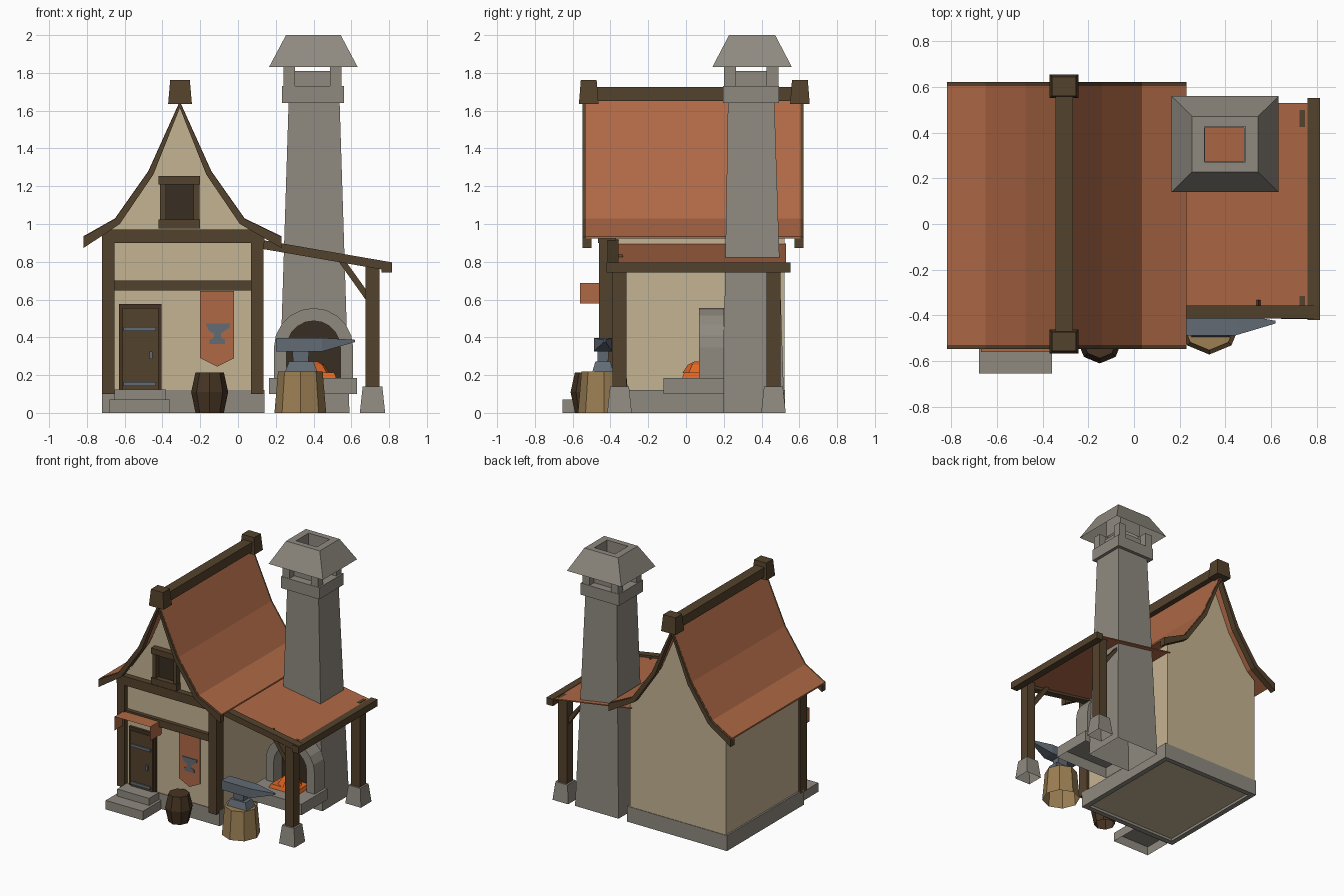
import bpy, bmesh, math

if "Cube" in bpy.data.objects:
    bpy.data.objects.remove(bpy.data.objects["Cube"])


def mat(name, rgb):
    m = bpy.data.materials.new(name)
    lin = [(c / 255 / 12.92) if c < 11 else ((c / 255 + 0.055) / 1.055) ** 2.4 for c in rgb]
    m.diffuse_color = (*lin, 1)
    m.use_nodes = True
    m.node_tree.nodes["Principled BSDF"].inputs["Base Color"].default_value = m.diffuse_color
    return m


PLASTER = mat("plaster", (197, 179, 146))
ROOF = mat("terracotta", (175, 105, 70))
STONE = mat("stone", (143, 138, 128))
TIMBER = mat("timber", (84, 66, 44))
DARK = mat("dark_void", (56, 46, 35))
DOOR = mat("dark_wood", (70, 52, 35))
IRON = mat("iron", (98, 107, 117))
COAL = mat("hot_coal", (223, 102, 36))
LOG = mat("pale_wood", (156, 127, 84))
OPEN = (False, True)  # no underside


def finish(name, bm, m, recalc=True):
    if recalc:
        bmesh.ops.recalc_face_normals(bm, faces=bm.faces)
    me = bpy.data.meshes.new(name)
    bm.to_mesh(me)
    bm.free()
    me.materials.append(m)
    ob = bpy.data.objects.new(name, me)
    bpy.context.collection.objects.link(ob)
    return ob


def loft(name, rings, m, caps=(True, True), loop=False):
    """Skin a list of closed rings of points."""
    bm = bmesh.new()
    vs = [[bm.verts.new(p) for p in r] for r in rings]
    n = len(vs[0])
    pairs = list(zip(vs, vs[1:])) + ([(vs[-1], vs[0])] if loop else [])
    for a, b in pairs:
        for i in range(n):
            bm.faces.new((a[i], a[(i + 1) % n], b[(i + 1) % n], b[i]))
    if caps[0] and not loop:
        bm.faces.new(vs[0])
    if caps[1] and not loop:
        bm.faces.new(vs[-1])
    return finish(name, bm, m)


def rect(cx, cy, hx, hy, z):
    return [(cx - hx, cy - hy, z), (cx + hx, cy - hy, z), (cx + hx, cy + hy, z), (cx - hx, cy + hy, z)]


def box(name, x0, x1, y0, y1, z0, z1, m, caps=(True, True)):
    c = ((x0 + x1) / 2, (y0 + y1) / 2, (x1 - x0) / 2, (y1 - y0) / 2)
    return loft(name, [rect(*c, z0), rect(*c, z1)], m, caps)


def prism(name, pts, y0, y1, m):
    """Extrude an x-z outline along y."""
    return loft(name, [[(x, y, z) for x, z in pts] for y in (y0, y1)], m)


def frustum(name, cx, cy, h0, h1, z0, z1, m, caps=(True, True)):
    return loft(name, [rect(cx, cy, *h0, z0), rect(cx, cy, *h1, z1)], m, caps)


def tube(name, cx, cy, o0, o1, i0, i1, z0, z1, m, closed=True):
    """Rectangular hollow block: outer and inner half sizes at bottom and top."""
    return loft(name, [rect(cx, cy, *o0, z0), rect(cx, cy, *o1, z1),
                       rect(cx, cy, *i1, z1), rect(cx, cy, *i0, z0)], m, (False, False), closed)


def turned(name, cx, cy, prof, n, m, caps=(True, True)):
    """Faceted round body from (radius, z) pairs, one corner facing front."""
    return loft(name, [[(cx + r * math.sin(2 * math.pi * i / n), cy - r * math.cos(2 * math.pi * i / n), z)
                        for i in range(n)] for r, z in prof], m, caps)


C = -0.308  # roof ridge line


def mirrored(half):
    """Outline mirrored about the ridge; the outer ends sit slightly to the right."""
    def sx(x, s):
        return C + s * x + (0.014 if x > 0.38 else 0)
    return [(sx(x, -1), z) for x, z in reversed(half)] + [(sx(x, 1), z) for x, z in half[1:]]


# House body
tube("stone_base", -0.29, 0.05, (0.43, 0.475), (0.43, 0.475), (0.39, 0.435), (0.39, 0.435), 0, 0.12, STONE)
prism("house_walls", mirrored([(0, 1.625), (0.156, 1.27), (0.33, 1.012), (0.413, 0.96), (0.413, 0.02)]),
      -0.42, 0.521, PLASTER)

# Curved main roof with edge boards
top = [(0, 1.65), (0.167, 1.28), (0.343, 1.03), (0.525, 0.935)]
low = [(0, 1.63), (0.160, 1.272), (0.337, 1.018), (0.525, 0.923)]
prism("main_roof", mirrored(top) + mirrored(low)[::-1], -0.53, 0.605, ROOF)
b_top = [(x, z - 0.003) for x, z in top]
b_low = [(0, 1.615), (0.14, 1.262), (0.318, 1.0), (0.525, 0.872)]
for side, y0, y1 in (("front", -0.547, -0.5), ("back", 0.575, 0.622)):
    prism(side + "_edge_board", mirrored(b_top) + mirrored(b_low)[::-1], y0, y1, TIMBER)
box("ridge_beam", -0.345, -0.268, -0.49, 0.58, 1.652, 1.725, TIMBER)
for side, y in (("front", -0.515), ("back", 0.603)):
    frustum(side + "_ridge_cap", -0.307, y, (0.063, 0.052), (0.052, 0.042), 1.635, 1.762, TIMBER)

# Front timber framing
for side, x in (("left", -0.72), ("right", 0.07)):
    box(side + "_corner_post", x, x + 0.065, -0.46, -0.37, 0.1, 0.91, TIMBER)
box("upper_beam", -0.72, 0.14, -0.465, -0.37, 0.9, 0.97, TIMBER)
box("middle_beam", -0.655, 0.07, -0.45, -0.4, 0.648, 0.702, TIMBER)

# Gable window
box("window_pane", -0.39, -0.23, -0.428, -0.41, 1.0, 1.23, DARK)
box("window_head", -0.42, -0.2, -0.47, -0.41, 1.21, 1.255, TIMBER)
box("window_sill", -0.42, -0.2, -0.47, -0.41, 0.975, 1.025, TIMBER)
for side, x in (("left", -0.412), ("right", -0.235)):
    box(side + "_window_jamb", x, x + 0.03, -0.46, -0.41, 1.02, 1.215, TIMBER)

# Door with straps, handle, open awning and steps
box("door_frame", -0.63, -0.405, -0.44, -0.41, 0.12, 0.577, DOOR)
box("door", -0.612, -0.42, -0.45, -0.43, 0.125, 0.555, TIMBER)
for part, z in (("lower", 0.142), ("upper", 0.434)):
    box(part + "_door_strap", -0.605, -0.435, -0.458, -0.45, z, z + 0.022, IRON)
box("door_handle", -0.468, -0.453, -0.468, -0.45, 0.285, 0.325, IRON)
bm = bmesh.new()
aw = [[bm.verts.new((x, y, z)) for x, z in ((-0.67, 0.58), (-0.67, 0.688), (-0.365, 0.688), (-0.365, 0.58))]
      for y in (-0.56, -0.42)]
for i in range(3):
    bm.faces.new((aw[0][i], aw[1][i], aw[1][i + 1], aw[0][i + 1]))
finish("door_awning", bm, ROOF, False)
box("lower_step", -0.68, -0.36, -0.655, -0.43, 0, 0.07, STONE, OPEN)
box("upper_step", -0.655, -0.38, -0.55, -0.43, 0.07, 0.125, STONE, OPEN)

# Hanging cloth with a flat anvil shape
prism("banner", [(-0.2, 0.645), (-0.02, 0.645), (-0.02, 0.29), (-0.11, 0.245), (-0.2, 0.29)], -0.44, -0.431, ROOF)
prism("banner_anvil", [(-0.17, 0.472), (-0.042, 0.472), (-0.045, 0.45), (-0.075, 0.432), (-0.09, 0.42),
                       (-0.09, 0.397), (-0.068, 0.388), (-0.068, 0.365), (-0.15, 0.365), (-0.15, 0.388),
                       (-0.128, 0.397), (-0.128, 0.42), (-0.155, 0.435)], -0.446, -0.44, IRON)

# Barrel and chopping stump
turned("barrel", -0.15, -0.513, [(0.075, 0), (0.098, 0.11), (0.075, 0.215)], 8, DOOR, OPEN)
turned("stump", 0.33, -0.435, [(0.137, 0), (0.118, 0.22)], 8, LOG, OPEN)

# Anvil
frustum("anvil_foot", 0.335, -0.44, (0.085, 0.055), (0.065, 0.04), 0.22, 0.272, IRON)
frustum("anvil_waist", 0.332, -0.44, (0.04, 0.028), (0.045, 0.03), 0.272, 0.33, IRON)
box("anvil_body", 0.2, 0.445, -0.488, -0.392, 0.325, 0.397, IRON)
loft("anvil_horn", [[(x, y + s * w, z) for s, z in ((-1, z0), (1, z0), (1, z1), (-1, z1))]
                    for x, y, w, z0, z1 in ((0.445, -0.44, 0.048, 0.325, 0.397),
                                            (0.62, -0.43, 0.006, 0.375, 0.387))], IRON)

# Lean-to roof
prism("shed_roof", [(0.1, 0.897), (0.8, 0.785), (0.8, 0.777), (0.1, 0.889)], -0.37, 0.53, ROOF)
prism("shed_rafter", [(0.1, 0.92), (0.815, 0.797), (0.815, 0.75), (0.1, 0.873)], -0.415, -0.358, TIMBER)
box("shed_eave_beam", 0.76, 0.815, -0.42, 0.552, 0.742, 0.795, TIMBER)
for side, y in (("front", -0.352), ("back", 0.463)):
    box(side + "_shed_post", 0.675, 0.75, y - 0.037, y + 0.037, 0.13, 0.797, TIMBER)
    frustum(side + "_post_foot", 0.712, y, (0.067, 0.065), (0.052, 0.05), 0, 0.14, STONE, OPEN)
    prism(side + "_shed_brace", [(0.525, 0.812), (0.545, 0.838 if y < 0 else 0.81), (0.68, 0.65), (0.68, 0.593)],
          y - 0.018, y + 0.018, TIMBER)

# Chimney stack, vented top and hood
X, Y = 0.403, 0.35
loft("chimney_stack", [rect(X, 0.358, 0.187, 0.163, 0), rect(X, 0.345, 0.135, 0.123, 1.645)], STONE, (False, False))
tube("chimney_collar", X - 0.006, Y - 0.005, (0.165, 0.148), (0.165, 0.148), (0.1, 0.085), (0.1, 0.085), 1.64, 1.73, STONE)
tube("chimney_flue", X - 0.006, Y - 0.003, (0.1, 0.087), (0.1, 0.087), (0.085, 0.074), (0.085, 0.074), 1.7, 1.81, STONE)
for i, (sx, sy) in enumerate(((-1, -1), (1, -1), (-1, 1), (1, 1))):
    box("vent_post_%d" % i, X - 0.038 + sx * 0.123, X + 0.022 + sx * 0.123,
        Y - 0.037 + sy * 0.113, Y + 0.027 + sy * 0.113, 1.72, 1.84, STONE)
tube("chimney_hood", X - 0.004, Y, (0.234, 0.21), (0.145, 0.122), (0.09, 0.078), (0.09, 0.078), 1.832, 2.0, STONE, False)

# Forge hearth, arch and coals
box("hearth", 0.165, 0.63, -0.12, 0.2, 0.1, 0.185, STONE, OPEN)


def arch(r, n=10):
    a = [math.pi * i / n for i in range(n + 1)]
    return [(0.4 + r, 0.185)] + [(0.4 + r * math.cos(t), 0.345 + r * math.sin(t)) for t in a] + [(0.4 - r, 0.185)]


prism("forge_arch", arch(0.21) + arch(0.142)[::-1], 0.07, 0.2, STONE)
prism("forge_mouth", arch(0.15), 0.17, 0.195, DARK)
frustum("coal_bed", 0.4, 0.065, (0.12, 0.085), (0.11, 0.075), 0.185, 0.213, COAL)
turned("coal_heap", 0.4, 0.07, [(0.09, 0.21), (0.06, 0.255), (0.025, 0.272)], 7, COAL)
